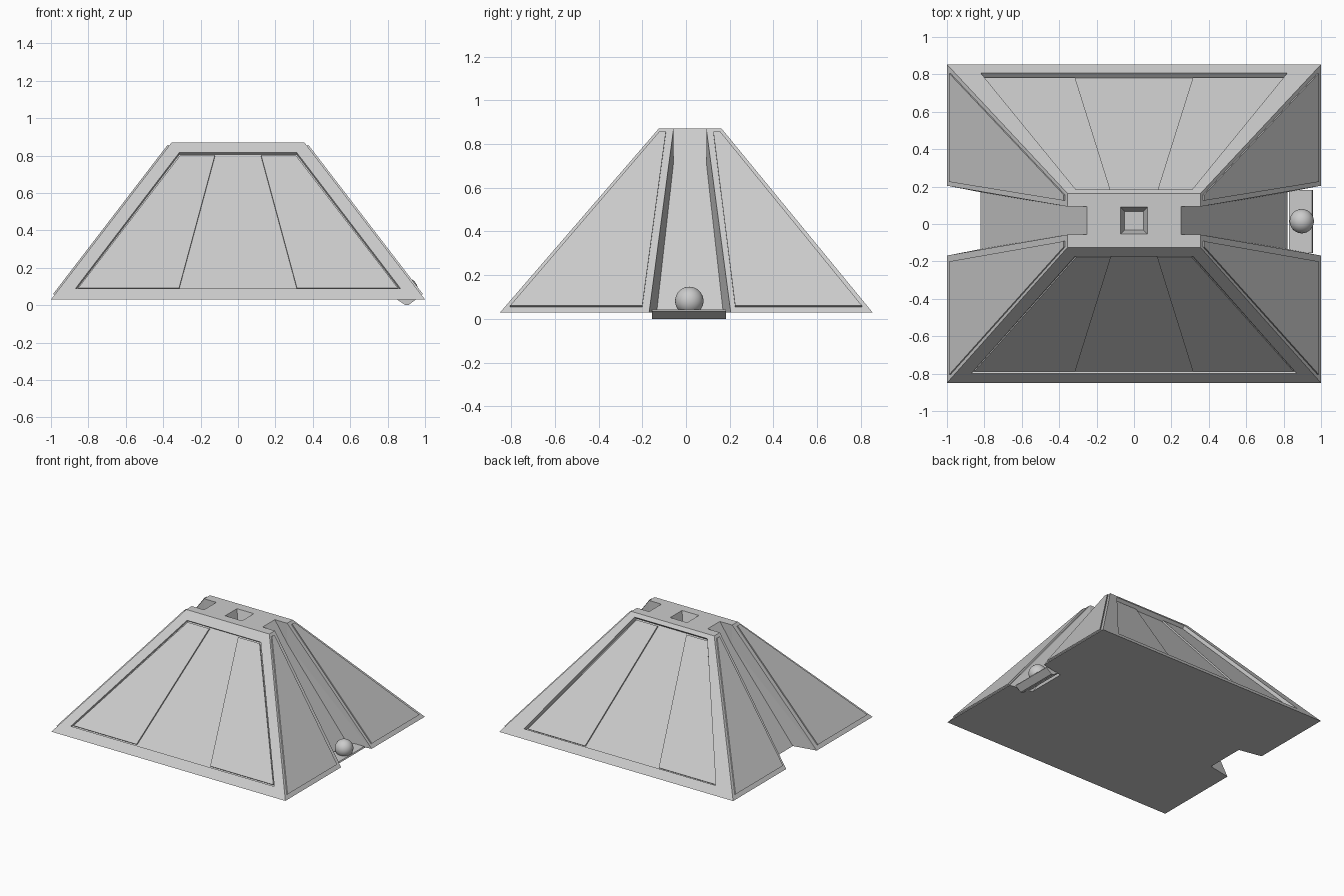
import bpy, bmesh
from mathutils import Vector

if "Cube" in bpy.data.objects:
    bpy.data.objects.remove(bpy.data.objects["Cube"])

Z0, Z1 = 0.03, 0.87
YM = 0.018  # centre line of the end channels


def hull(name, pts):
    """Convex solid around a few points."""
    bm = bmesh.new()
    for p in pts:
        bm.verts.new(p)
    bmesh.ops.convex_hull(bm, input=bm.verts[:])
    bmesh.ops.dissolve_limit(bm, angle_limit=0.002, verts=bm.verts[:], edges=bm.edges[:])
    bmesh.ops.recalc_face_normals(bm, faces=bm.faces[:])
    me = bpy.data.meshes.new(name)
    bm.to_mesh(me)
    bm.free()
    ob = bpy.data.objects.new(name, me)
    bpy.context.collection.objects.link(ob)
    return ob


def slab(name, face, pts, low, high):
    """Flat piece on a sloping face, between two heights along its normal."""
    n = NORMALS[face]
    quad = [POINT[face](a, z) for a, z in pts]
    return hull(name, [p + n * h for p in quad for h in (low, high)])


def cut(target, cutter):
    m = target.modifiers.new("cut", "BOOLEAN")
    m.operation, m.solver, m.object = "DIFFERENCE", "EXACT", cutter
    bpy.context.view_layer.objects.active = target
    bpy.ops.object.modifier_apply(modifier=m.name)
    bpy.data.objects.remove(cutter)


def t(z):
    return (z - Z0) / (Z1 - Z0)


# Sloping faces: (along, z) to a point on the face
POINT = {
    "front": lambda a, z: Vector((a, -0.85 + 0.725 * t(z), z)),
    "back": lambda a, z: Vector((a, 0.853 - 0.69 * t(z), z)),
    "right": lambda a, z: Vector((1 - 0.645 * t(z), a, z)),
    "left": lambda a, z: Vector((-1 + 0.645 * t(z), a, z)),
}
NORMALS = {
    "front": Vector((0, -0.84, 0.725)).normalized(),
    "back": Vector((0, 0.84, 0.69)).normalized(),
    "right": Vector((0.84, 0, 0.645)).normalized(),
    "left": Vector((-0.84, 0, 0.645)).normalized(),
}

# Truncated pyramid body
body = hull("pyramid_body", [POINT[f](s * w, z) for f in ("front", "back")
                             for s in (-1, 1) for w, z in ((1, Z0), (0.355, Z1))])

# End channels with vertical walls and a sloping floor
for s in (-1, 1):
    pts = []
    slope = (0.82 - 0.25) / (Z1 - Z0)
    for side in (-1, 1):
        pts += [(s * x, YM + side * w, z) for x, w, z in (
            (0.355, 0.075, Z1 - 0.105 / slope), (0.355, 0.075, 1.0),
            (1.06, 0.197, 1.0), (1.06, 0.197, -0.05),
            (0.82 + 0.08 * slope, 0.161, -0.05))]
    cut(body, hull("channel_cutter", pts))
    cut(body, hull("notch_cutter", [
        (s * x, YM + side * 0.075, z) for side in (-1, 1)
        for x, z in ((0.25, Z1), (0.25, 0.95), (0.37, 0.95),
                     (0.37, Z1 - 0.12 / slope))]))

# Tapered square socket in the top
cut(body, hull("socket_cutter", [
    (sx * w, YM + sy * w, z) for w, z in ((0.05, 0.80), (0.082, 0.902))
    for sx in (-1, 1) for sy in (-1, 1)]))

# Recessed fields on the long faces, each with two raised panels
for face, depth, zb, zt, wb, wt in (("front", 0.016, 0.088, 0.815, 0.87, 0.315),
                                    ("back", 0.035, 0.085, 0.845, 0.82, 0.31)):
    cut(body, slab("field_cutter", face,
                   [(-wb, zb), (wb, zb), (wt, zt), (-wt, zt)], -depth, 0.05))
    g = 0.008
    for s, side in ((-1, "left"), (1, "right")):
        slab(f"{face}_{side}_panel", face,
             [(s * (wb - 2 * g), zb + g), (s * 0.315, zb + g),
              (s * 0.123, zt - g), (s * (wt - g), zt - g)],
             -depth - 0.003, -depth + 0.011)

# Thin raised panels on either side of the channels
for face in ("left", "right"):
    for name, outline in (
            ("front", [(-0.805, 0.055), (-0.2, 0.055), (-0.092, 0.852), (-0.122, 0.852)]),
            ("back", [(0.805, 0.055), (0.225, 0.055), (0.125, 0.852), (0.156, 0.852)])):
        slab(f"{face}_{name}_panel", face, outline, -0.004, 0.009)

# Small tilted tray at the foot of the right channel
hull("tray", [(x, y, z) for y in (-0.155, 0.182) for x, z in (
    (0.83, 0.044), (0.895, 0.0), (0.91, 0.0), (0.957, 0.035), (0.952, 0.044))])

# Ball resting on the tray
bpy.ops.mesh.primitive_uv_sphere_add(segments=32, ring_count=16, radius=0.065,
                                     location=(0.897, 0.015, 0.082))
ball = bpy.context.object
ball.name = "ball"
bpy.ops.object.shade_smooth()
